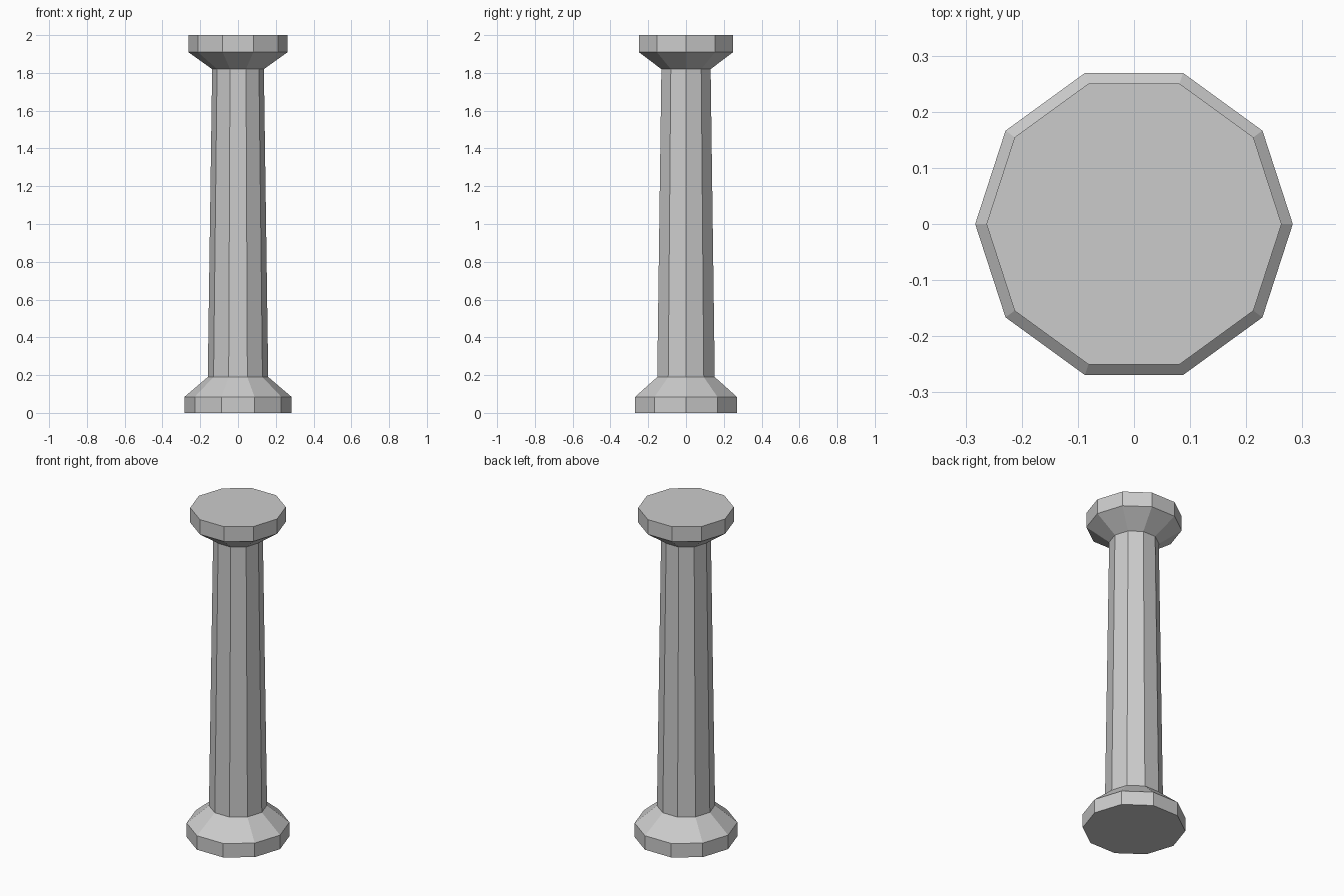
import bpy, bmesh
from math import cos, sin, tau

SIDES = 10

cube = bpy.data.objects.get("Cube")
if cube:
    bpy.data.objects.remove(cube, do_unlink=True)

stone = bpy.data.materials.new("grey_stone")
stone.use_nodes = True
colour = (0.6, 0.6, 0.6, 1)
stone.diffuse_color = colour
stone.node_tree.nodes["Principled BSDF"].inputs["Base Color"].default_value = colour


def turned_part(name, profile, cap_bottom=False, cap_top=False):
    """Flat-sided turned shape from (radius, height) pairs, bottom to top."""
    bm = bmesh.new()
    rings = [[bm.verts.new((r * cos(tau * i / SIDES), r * sin(tau * i / SIDES), z))
              for i in range(SIDES)] for r, z in profile]
    for low, high in zip(rings, rings[1:]):
        for i in range(SIDES):
            j = (i + 1) % SIDES
            bm.faces.new((low[i], low[j], high[j], high[i]))
    if cap_bottom:
        bm.faces.new(rings[0][::-1])
    if cap_top:
        bm.faces.new(rings[-1])
    mesh = bpy.data.meshes.new(name)
    bm.to_mesh(mesh)
    bm.free()
    mesh.materials.append(stone)
    bpy.context.collection.objects.link(bpy.data.objects.new(name, mesh))


# Shared joints between the shaft and its ends
foot = (0.16, 0.19)
neck = (0.137, 1.82)

# Plinth with sloped shoulder
turned_part("base", [(0.283, 0), (0.283, 0.085), foot], cap_bottom=True)
# Tapering shaft
turned_part("shaft", [foot, neck])
# Flared capital with flat slab
turned_part("capital", [neck, (0.263, 1.91), (0.263, 2)], cap_top=True)
